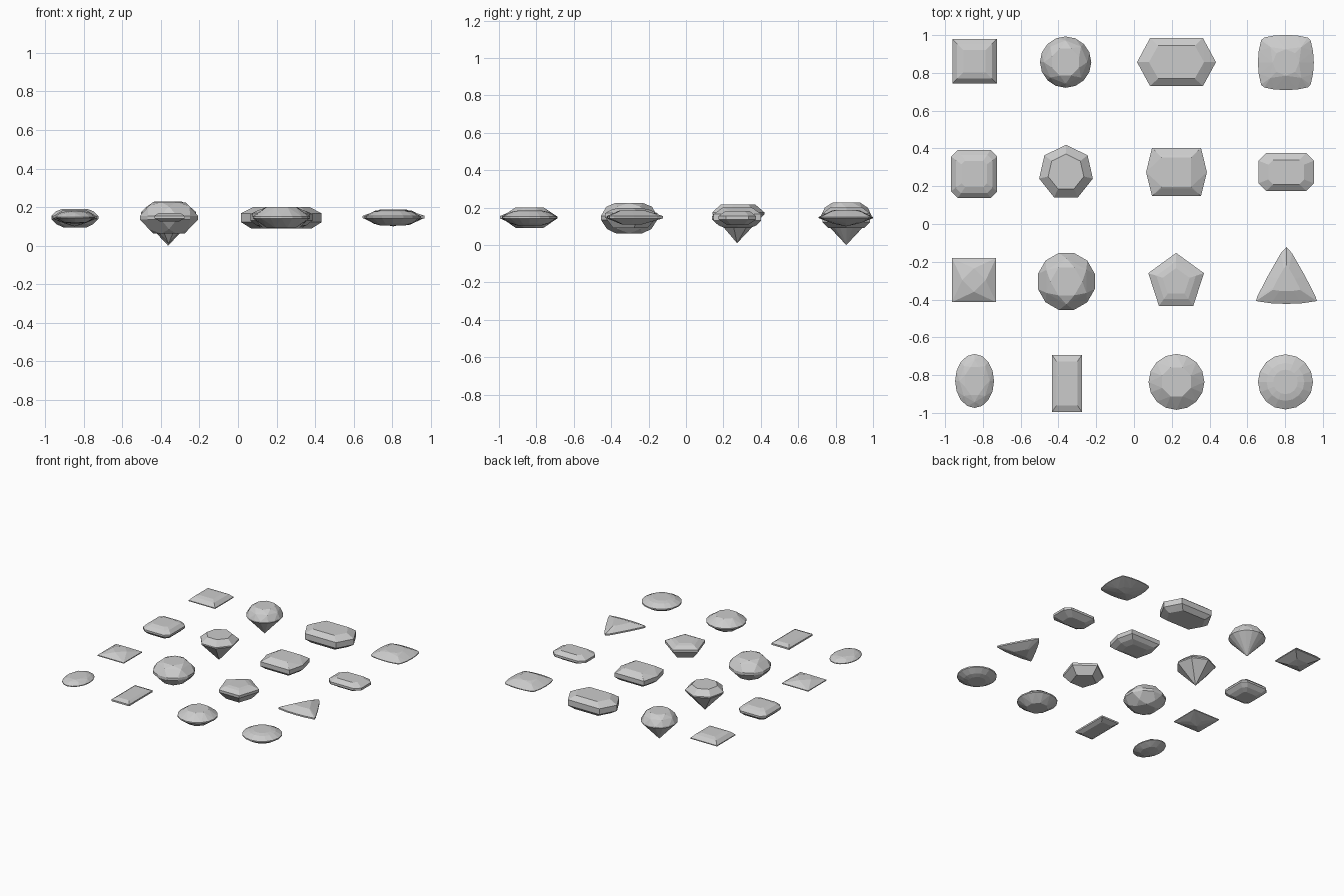
import bpy, bmesh
from math import sin, cos, pi, radians

if "Cube" in bpy.data.objects:
    bpy.data.objects.remove(bpy.data.objects["Cube"])


def ngon(n, rx, ry=None, turn=0):
    """Regular or elliptical outline; the first corner points to +y."""
    ry = ry or rx
    return [(rx * sin(2 * pi * (i + turn) / n), ry * cos(2 * pi * (i + turn) / n)) for i in range(n)]


def mirror4(pts):
    return [(sx * x, sy * y) for x, y in pts for sx in (1, -1) for sy in (1, -1)]


def mirror_x(pts):
    return [(s * x, y) for x, y in pts for s in (1, -1)]


def rect(hx, hy, cut=0):
    return mirror4([(hx, hy - cut), (hx - cut, hy)] if cut else [(hx, hy)])


def scaled(pts, f, g=None):
    return [(x * f, y * (g or f)) for x, y in pts]


def gem(name, x, y, layers):
    """Convex faceted stone spanned by outlines at given heights."""
    bm = bmesh.new()
    for z, pts in layers:
        for px, py in pts:
            bm.verts.new((x + px, y + py, z))
    bmesh.ops.remove_doubles(bm, verts=bm.verts, dist=1e-5)
    res = bmesh.ops.convex_hull(bm, input=bm.verts)
    junk = {g for g in res["geom_interior"] + res["geom_unused"] if isinstance(g, bmesh.types.BMVert)}
    bmesh.ops.delete(bm, geom=list(junk), context='VERTS')
    bmesh.ops.dissolve_limit(bm, angle_limit=radians(0.5), verts=bm.verts, edges=bm.edges)
    bmesh.ops.recalc_face_normals(bm, faces=bm.faces)
    me = bpy.data.meshes.new(name)
    bm.to_mesh(me)
    bm.free()
    bpy.context.collection.objects.link(bpy.data.objects.new(name, me))


TIP = [(0, 0)]

# back row: square, round brilliant, long hexagon, cushion
sq = rect(.118, .118)
gem("square_step_gem", -.844, .862, [(.185, scaled(sq, .5)), (.176, scaled(sq, .78)), (.15, sq), (.143, sq),
                                     (.112, scaled(sq, .45)), (.096, TIP)])
gem("round_brilliant_gem", -.362, .857, [(.228, ngon(8, .078, turn=.5)), (.2, ngon(8, .115)),
                                         (.155, ngon(16, .136)), (.145, ngon(16, .136)), (0, TIP)])
hexa = mirror4([(.209, 0), (.14, .127)])
hex_table = mirror4([(.146, 0), (.097, .087)])
gem("long_hexagon_gem", .225, .857, [(.2, hex_table), (.168, hexa), (.122, hexa), (.09, scaled(hex_table, 1.08))])
cushion = mirror4([(.148, 0), (.144, .06), (.131, .118), (.115, .132), (.06, .143), (0, .146)])
gem("cushion_gem", .804, .855, [(.187, ngon(8, .07)), (.178, ngon(4, .115, turn=.5)), (.15, cushion), (.144, cushion),
                                (.115, ngon(8, .07)), (.1, TIP)])

# second row: cut-corner square, heptagon, barrel, cut-corner rectangle
octa = rect(.122, .127, .035)
gem("cut_corner_square_gem", -.846, .265, [(.19, scaled(octa, .55)), (.178, scaled(octa, .8)), (.153, octa),
                                           (.138, octa), (.112, scaled(octa, .78)), (.095, scaled(octa, .5))])
gem("heptagon_gem", -.36, .273, [(.217, ngon(7, .097)), (.175, ngon(7, .146)), (.165, ngon(7, .146)), (.01, TIP)])
barrel = mirror4([(.161, 0), (.13, .127)])
gem("barrel_gem", .225, .275, [(.2, rect(.078, .078)), (.194, rect(.082, .088)), (.165, barrel), (.13, barrel),
                               (.105, scaled(barrel, .8)), (.09, scaled(barrel, .5))])
radiant = rect(.146, .1, .04)
gem("cut_corner_rectangle_gem", .806, .275, [(.182, scaled(radiant, .65)), (.155, radiant), (.137, radiant),
                                             (.107, scaled(radiant, .55))])

# third row: princess square, faceted ball, pentagon, trillion
gem("princess_gem", -.847, -.297, [(.183, ngon(4, .062)), (.15, rect(.117, .117)), (.143, rect(.117, .117)),
                                   (.118, ngon(4, .06)), (.1, TIP)])
gem("faceted_ball_gem", -.358, -.304, [(.225, ngon(6, .085, turn=.5)), (.205, ngon(6, .122)), (.155, ngon(12, .156, turn=.5)),
                                       (.135, ngon(12, .156, turn=.5)), (.085, ngon(6, .118)), (.062, ngon(6, .08, turn=.5))])
gem("pentagon_gem", .223, -.308, [(.197, ngon(5, .075)), (.19, ngon(5, .11)), (.17, ngon(5, .155)),
                                  (.15, ngon(5, .155)), (.09, ngon(5, .1))])
tri = mirror_x([(0, .178), (.03, .145), (.1, .022), (.155, -.085), (.161, -.108), (.08, -.12), (0, -.123)])
gem("trillion_gem", .807, -.3, [(.185, scaled(tri, .45)), (.155, tri), (.143, tri), (.11, scaled(tri, .35))])

# front row: oval, baguette, wide-table round, shallow round
gem("oval_gem", -.844, -.831, [(.177, ngon(8, .055, .08, .5)), (.169, ngon(8, .08, .112)), (.15, ngon(16, .103, .143)),
                               (.144, ngon(16, .103, .143)), (.12, ngon(8, .055, .08)), (.113, TIP)])
gem("baguette_gem", -.355, -.844, [(.17, rect(.055, .116)), (.155, rect(.079, .151)),
                                   (.142, rect(.079, .151)), (.126, rect(.05, .112))])
gem("table_round_gem", .225, -.836, [(.2, ngon(8, .083, turn=.5)), (.152, ngon(16, .148)), (.142, ngon(16, .148)),
                                     (.092, ngon(8, .08, turn=.5))])
gem("shallow_round_gem", .802, -.836, [(.184, ngon(16, .065)), (.177, ngon(16, .1)), (.153, ngon(16, .146)),
                                       (.143, ngon(16, .146)), (.115, ngon(16, .1)), (.105, ngon(16, .065))])
